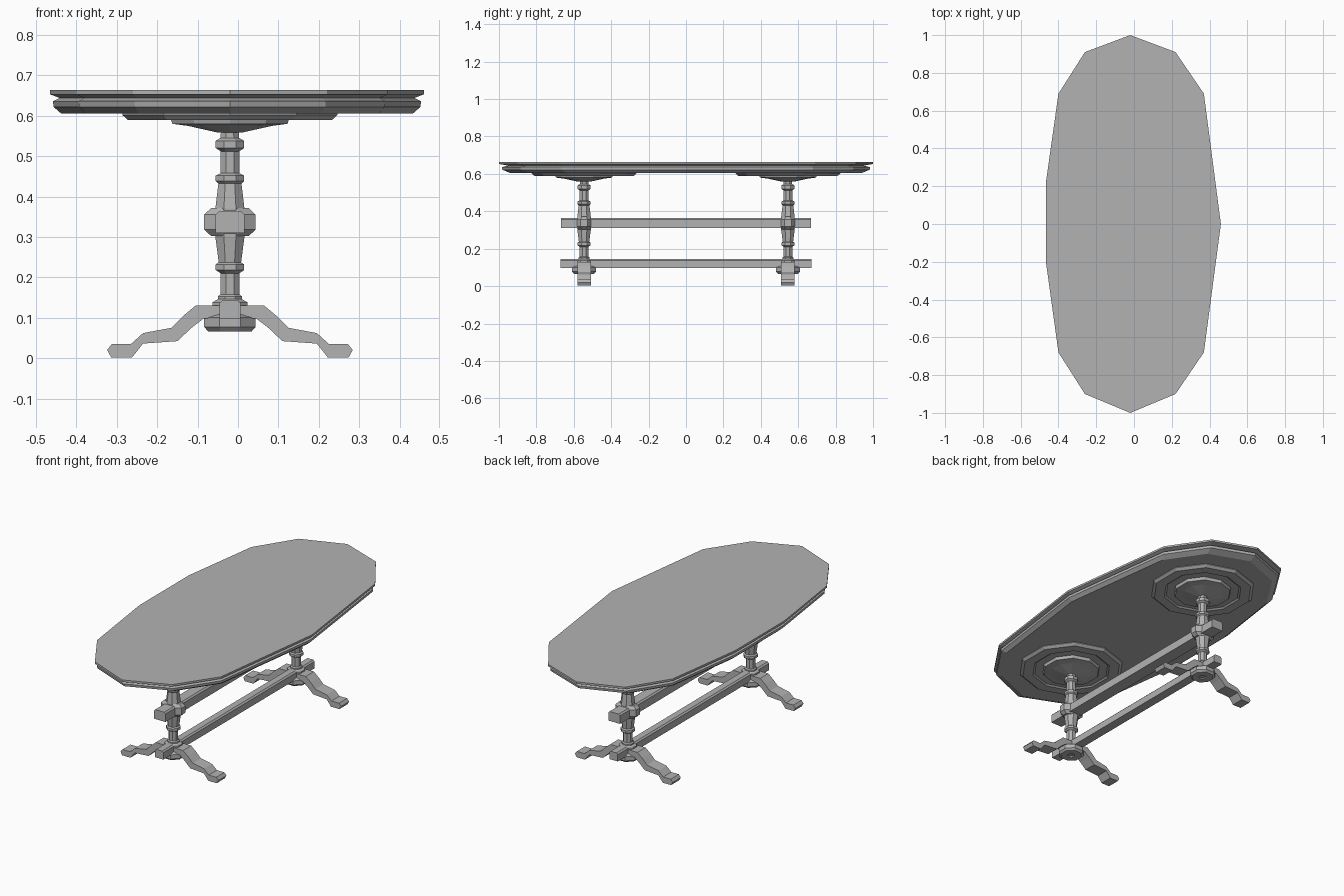
import bpy, bmesh
from math import cos, sin, pi

old = bpy.data.objects.get("Cube")
if old:
    bpy.data.objects.remove(old)

mat = bpy.data.materials.new("plain_grey")
mat.use_nodes = True
GREY = (0.45, 0.45, 0.45, 1)
mat.diffuse_color = GREY
mat.node_tree.nodes["Principled BSDF"].inputs["Base Color"].default_value = GREY

CX = -0.02      # centre line of the pedestals
LEG_Y = 0.545   # distance of each pedestal from the middle


def finish(name, bm):
    bmesh.ops.recalc_face_normals(bm, faces=bm.faces)
    mesh = bpy.data.meshes.new(name)
    bm.to_mesh(mesh)
    bm.free()
    mesh.materials.append(mat)
    obj = bpy.data.objects.new(name, mesh)
    bpy.context.collection.objects.link(obj)
    return obj


def loft(name, rings):
    """Skin a list of equal-length point loops and cap both ends."""
    bm = bmesh.new()
    loops = [[bm.verts.new(p) for p in ring] for ring in rings]
    n = len(loops[0])
    for a, b in zip(loops, loops[1:]):
        for i in range(n):
            j = (i + 1) % n
            bm.faces.new((a[i], a[j], b[j], b[i]))
    bm.faces.new(loops[0])
    bm.faces.new(loops[-1])
    return finish(name, bm)


def turned(name, profile, y, sides, squash=1):
    """Faceted turning from (radius, z) pairs."""
    angles = [(i + 0.5) * 2 * pi / sides for i in range(sides)]
    return loft(name, [[(CX + r * cos(a), y + r * squash * sin(a), z) for a in angles]
                       for r, z in profile])


def beam(name, half_width, z0, z1, half_length):
    """Long rail with slightly chamfered upper edges."""
    w, c = half_width, 0.008
    section = [(-w, z0), (w, z0), (w, z1 - c), (w - c, z1), (c - w, z1), (-w, z1 - c)]
    return loft(name, [[(CX + x, y, z) for x, z in section]
                       for y in (-half_length, half_length)])


# Faceted oval top with a grooved edge
outline = [(-0.02, 1), (0.22, 0.91), (0.37, 0.69), (0.46, 0), (0.37, -0.68),
           (0.22, -0.9), (-0.02, -1), (-0.26, -0.9), (-0.4, -0.68),
           (-0.465, -0.21), (-0.465, 0.23), (-0.4, 0.69), (-0.26, 0.91)]
edge = [(0.94, 0.605), (0.982, 0.622), (0.985, 0.636), (0.95, 0.644), (1, 0.653), (1, 0.664)]
loft("table_top", [[(x * s, y * s, z) for x, y in outline] for s, z in edge])

# Profiles shared by both pedestals
disc = [(0.28, 0.608), (0.28, 0.602), (0.265, 0.589), (0.21, 0.589), (0.2, 0.596),
        (0.155, 0.596), (0.15, 0.58), (0.11, 0.575), (0.03, 0.558)]
column = [(0.024, 0.57), (0.025, 0.545), (0.038, 0.538), (0.038, 0.52), (0.025, 0.512),
          (0.025, 0.458), (0.038, 0.452), (0.038, 0.438), (0.031, 0.432), (0.039, 0.37),
          (0.039, 0.3), (0.03, 0.237), (0.038, 0.232), (0.038, 0.218), (0.025, 0.21),
          (0.025, 0.158), (0.032, 0.153), (0.032, 0.146), (0.047, 0.138), (0.047, 0.125),
          (0.035, 0.11), (0.035, 0.09)]
knob = [(0.05, 0.372), (0.069, 0.355), (0.069, 0.318), (0.05, 0.302)]
base = [(0.05, 0.108), (0.069, 0.1), (0.069, 0.077), (0.058, 0.066), (0.02, 0.066), (0.018, 0.072)]
foot = [(0, 0.13), (0.085, 0.13), (0.115, 0.105), (0.145, 0.075), (0.215, 0.062),
        (0.245, 0.035), (0.292, 0.035), (0.304, 0.02), (0.294, 0.002), (0.242, 0.002),
        (0.215, 0.036), (0.13, 0.042), (0.095, 0.075), (0.065, 0.098), (0, 0.098)]

for end, y in (("front", -LEG_Y), ("back", LEG_Y)):
    turned(end + "_mounting_disc", disc, y, 10)
    turned(end + "_column", column, y, 8)
    turned(end + "_column_knob", knob, y, 8, 0.68)
    turned(end + "_base_disc", base, y, 8)
    for side, sx in (("left", 1), ("right", -1)):
        loft(f"{end}_{side}_foot", [[(CX + sx * x, y + d, z) for x, z in foot]
                                    for d in (-0.036, 0.036)])

# Rails joining the pedestals
beam("upper_rail", 0.036, 0.31, 0.363, 0.667)
beam("lower_rail", 0.026, 0.098, 0.144, 0.672)
